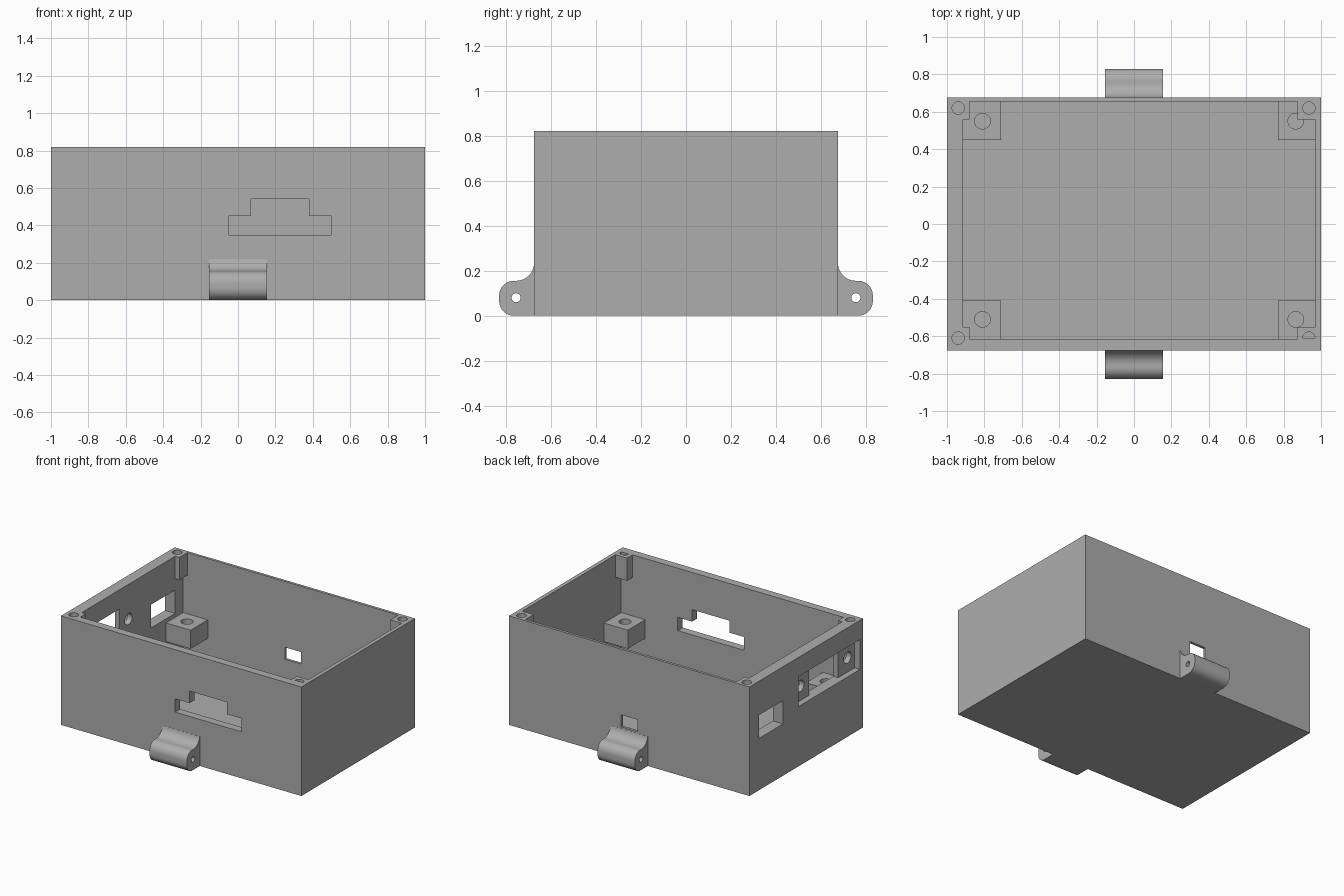
import bpy, bmesh
from math import cos, sin, pi, radians
from mathutils import Matrix

cube = bpy.data.objects.get("Cube")
if cube:
    bpy.data.objects.remove(cube)

grey = bpy.data.materials.new("plain grey")
grey.use_nodes = True
COLOUR = (0.42, 0.42, 0.42, 1)
grey.diffuse_color = COLOUR
grey.node_tree.nodes["Principled BSDF"].inputs["Base Color"].default_value = COLOUR


def finish(name, bm):
    bmesh.ops.recalc_face_normals(bm, faces=bm.faces)
    mesh = bpy.data.meshes.new(name)
    bm.to_mesh(mesh)
    bm.free()
    mesh.materials.append(grey)
    obj = bpy.data.objects.new(name, mesh)
    bpy.context.collection.objects.link(obj)
    return obj


def box(name, x, y, z):
    bm = bmesh.new()
    bmesh.ops.create_cube(bm, size=1)
    for v in bm.verts:
        v.co = [(r[0] + r[1]) / 2 + c * (r[1] - r[0]) for r, c in zip((x, y, z), v.co)]
    return finish(name, bm)


def rod(name, centre, radius, length, axis="Z"):
    bm = bmesh.new()
    turn = Matrix.Rotation(pi / 2, 4, "Y") if axis == "X" else Matrix()
    bmesh.ops.create_cone(bm, cap_ends=True, segments=32, radius1=radius,
                          radius2=radius, depth=length,
                          matrix=Matrix.Translation(centre) @ turn)
    return finish(name, bm)


def prism(name, points, place, step):
    """Extrude a closed 2D outline; place maps a point to 3D."""
    bm = bmesh.new()
    face = bm.faces.new([bm.verts.new(place(*p)) for p in points])
    new = bmesh.ops.extrude_face_region(bm, geom=[face])["geom"]
    bmesh.ops.translate(bm, vec=step, verts=[g for g in new if isinstance(g, bmesh.types.BMVert)])
    return finish(name, bm)


def combine(obj, tool, operation="DIFFERENCE"):
    tool.hide_render = True
    mod = obj.modifiers.new(tool.name, "BOOLEAN")
    mod.operation, mod.solver, mod.object = operation, "EXACT", tool
    bpy.context.view_layer.update()
    graph = bpy.context.evaluated_depsgraph_get()
    mesh = bpy.data.meshes.new_from_object(obj.evaluated_get(graph))
    obj.modifiers.clear()
    obj.data = mesh
    bpy.data.objects.remove(tool)


def smooth(obj):
    bpy.ops.object.select_all(action="DESELECT")
    obj.select_set(True)
    bpy.context.view_layer.objects.active = obj
    bpy.ops.object.shade_smooth_by_angle(angle=radians(30))


# Open-topped case with unequal walls
TOP = 0.82
X0, X1, Y0, Y1 = -0.915, 0.97, -0.615, 0.655
case = box("case", (-1, 1), (-0.675, 0.675), (0, TOP))
combine(case, box("cavity", (X0, X1), (Y0, Y1), (0.04, 1)))

# Corner screw posts and raised board supports
for wx, px, sx, hx, screw_x in ((X0, -0.88, -0.71, -0.81, -0.94), (X1, 0.875, 0.77, 0.865, 0.935)):
    for wy, py, sy, hy, screw_y in ((Y0, -0.55, -0.41, -0.51, -0.61), (Y1, 0.56, 0.45, 0.55, 0.62)):
        ox = wx + (0.01 if wx > 0 else -0.01)
        oy = wy + (0.01 if wy > 0 else -0.01)
        for name, ix, iy, z in (("post", px, py, (0.65, TOP)), ("support", sx, sy, (0.22, 0.36))):
            combine(case, box(name, sorted((ox, ix)), sorted((oy, iy)), z), "UNION")
        combine(case, rod("support_hole", (hx, hy, 0.34), 0.042, 0.2))
        if wx > 0 and wy < 0:
            # Half-round screw hole
            arc = [(screw_x + 0.033 * cos(pi * i / 16), screw_y + 0.033 * sin(pi * i / 16))
                   for i in range(17)]
            combine(case, prism("screw_hole", arc, lambda a, b: (a, b, 0.7), (0, 0, 0.2)))
        else:
            combine(case, rod("screw_hole", (screw_x, screw_y, TOP), 0.033, 0.24))

# Stepped opening in the front wall
step = [(-0.05, 0.35), (0.5, 0.35), (0.5, 0.45), (0.38, 0.45),
        (0.38, 0.54), (0.07, 0.54), (0.07, 0.45), (-0.05, 0.45)]
combine(case, prism("front_opening", step, lambda a, b: (a, -0.75, b), (0, 0.2, 0)))

# Small opening in the back wall
combine(case, box("back_opening", (-0.067, 0.067), (0.6, 0.75), (0.235, 0.325)))

# Side wall: window, shallow recess, inner window and two round holes
combine(case, box("side_window", (-1.1, -0.85), (0.275, 0.56), (0.39, 0.565)))
combine(case, box("side_recess", (-1.1, -0.955), (-0.64, 0.09), (0.45, 0.675)))
combine(case, box("recess_window", (-1.05, -0.85), (-0.445, -0.1), (0.45, 0.675)))
for y in (-0.555, 0.005):
    combine(case, rod("recess_hole", (-0.95, y, 0.56), 0.043, 0.2, "X"))
smooth(case)


# Rounded hinge lugs at the front and back
def arc(cy, cz, r, start, end, n=10):
    angles = [radians(start + (end - start) * i / n) for i in range(n + 1)]
    return [(cy + r * cos(a), cz + r * sin(a)) for a in angles]


outline = ([(0.67, 0)] + arc(0.765, 0.065, 0.065, -90, 0) + arc(0.765, 0.09, 0.065, 0, 90)
           + arc(0.755, 0.235, 0.08, 270, 190) + [(0.67, 0.22)])
for name, side in (("front_lug", -1), ("back_lug", 1)):
    lug = prism(name, outline, lambda a, b: (-0.155, side * a, b), (0.31, 0, 0))
    combine(lug, rod("pin_hole", (0, side * 0.755, 0.08), 0.02, 0.5, "X"))
    smooth(lug)
